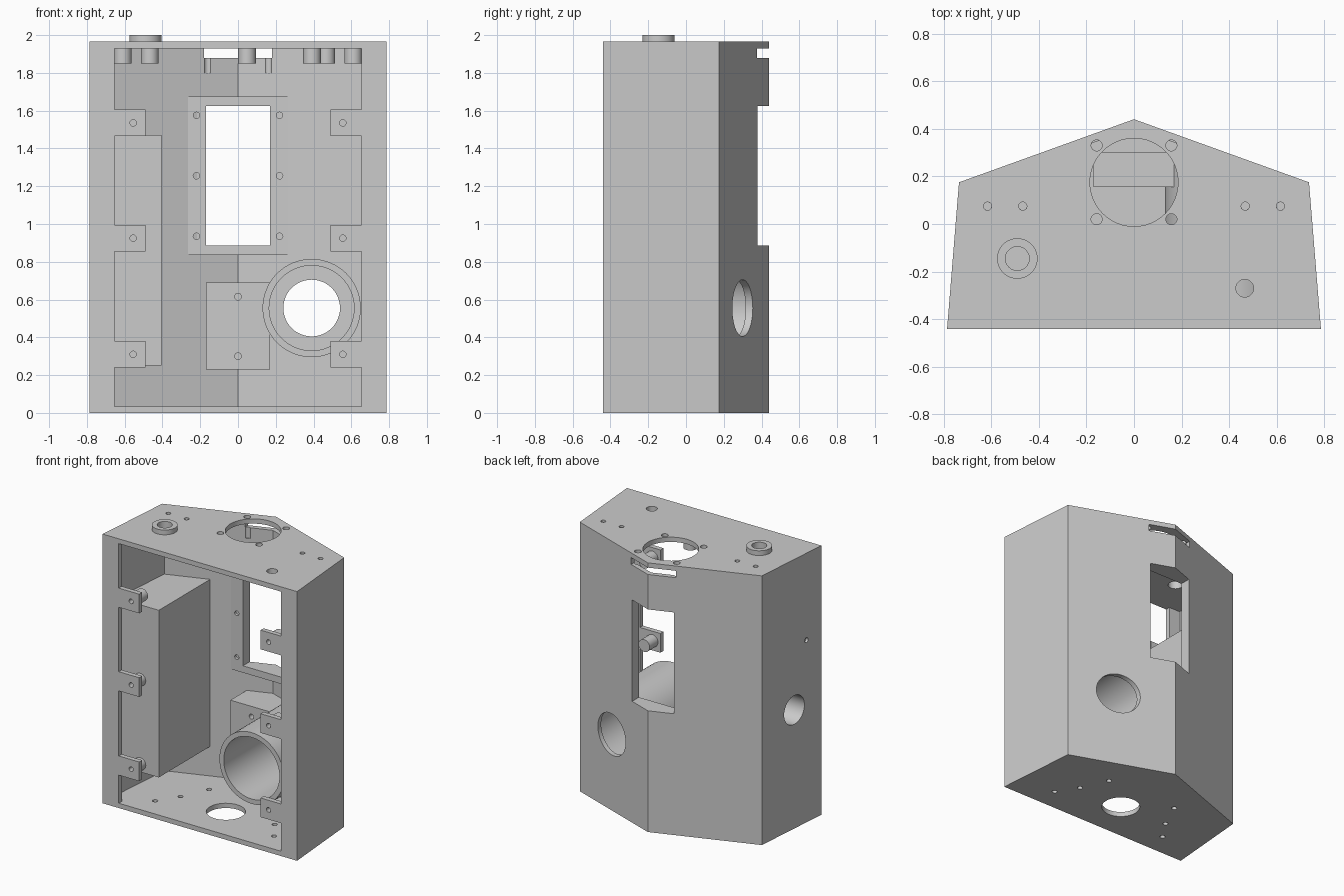
import bpy, bmesh, math

if "Cube" in bpy.data.objects:
    bpy.data.objects.remove(bpy.data.objects["Cube"])


def prism(name, pts, lo, hi, axis='z'):
    """Extrude a closed 2D outline along an axis."""
    place = {'z': lambda a, b, t: (a, b, t),
             'y': lambda a, b, t: (a, t, b),
             'x': lambda a, b, t: (t, a, b)}[axis]
    bm = bmesh.new()
    low = [bm.verts.new(place(a, b, lo)) for a, b in pts]
    high = [bm.verts.new(place(a, b, hi)) for a, b in pts]
    n = len(pts)
    bm.faces.new(low)
    bm.faces.new(high)
    for i in range(n):
        j = (i + 1) % n
        bm.faces.new((low[i], low[j], high[j], high[i]))
    bmesh.ops.recalc_face_normals(bm, faces=bm.faces)
    me = bpy.data.meshes.new(name)
    bm.to_mesh(me)
    bm.free()
    ob = bpy.data.objects.new(name, me)
    bpy.context.scene.collection.objects.link(ob)
    return ob


def rod(name, a, b, r, lo, hi, axis='z', n=48):
    return prism(name, [(a + r * math.cos(2 * math.pi * i / n), b + r * math.sin(2 * math.pi * i / n))
                        for i in range(n)], lo, hi, axis)


def box(name, x0, x1, y0, y1, z0, z1):
    return prism(name, [(x0, y0), (x1, y0), (x1, y1), (x0, y1)], z0, z1)


def mirrored(half):
    return half + [(-a, b) for a, b in reversed(half) if abs(a) > 1e-6]


def boolean(ob, tool, op='DIFFERENCE'):
    """Apply one boolean and remove the helper."""
    tool.hide_render = True
    m = ob.modifiers.new("cut", 'BOOLEAN')
    m.operation, m.solver, m.object = op, 'EXACT', tool
    dg = bpy.context.evaluated_depsgraph_get()
    me = bpy.data.meshes.new_from_object(ob.evaluated_get(dg))
    ob.modifiers.clear()
    ob.data = me
    bpy.data.objects.remove(tool)


def trim(ob):
    """Keep only what lies inside the housing walls."""
    half = [(0.765, -0.42), (0.717, 0.162), (0, 0.42)]
    boolean(ob, prism("trim", mirrored(half), 0.02, 1.95), 'INTERSECT')


# Housing: five-sided shell with thin walls
shell = prism("housing", mirrored([(0.785, -0.44), (0.735, 0.175), (0, 0.44)]), 0, 1.965)
boolean(shell, prism("cavity", mirrored([(0.747, -0.405), (0.70, 0.15), (0, 0.403)]), 0.035, 1.93))

# Front opening, leaving three screw tabs per side
TABS = (0.31, 0.925, 1.535)
edge = [(0.655, 0.035)]
for z in TABS:
    edge += [(0.655, z - 0.07), (0.49, z - 0.07), (0.49, z + 0.07), (0.655, z + 0.07)]
edge.append((0.655, 1.93))
boolean(shell, prism("opening", mirrored(edge), -0.6, -0.38, 'y'))

# Rear window, slot and round lens hole
boolean(shell, box("window", -0.17, 0.17, 0.2, 0.6, 0.885, 1.625))
boolean(shell, box("slot", -0.18, 0.18, 0.25, 0.6, 1.88, 1.93))
boolean(shell, rod("lens_hole", 0.39, 0.555, 0.15, 0.15, 0.6, 'y'))

# Top holes: fan, fan screws, mounting screws, cable holes
top = [(0, 0.175, 0.185), (-0.49, -0.145, 0.05), (0.465, -0.27, 0.037)]
for s in (-1, 1):
    top += [(s * 0.157, 0.33, 0.023), (s * 0.157, 0.02, 0.023),
            (s * 0.615, 0.075, 0.017), (s * 0.467, 0.075, 0.017)]
for x, y, r in top:
    boolean(shell, rod("top_hole", x, y, r, 1.8, 2.1))

# Floor holes
floor = [(0, -0.14, 0.13)]
for s in (-1, 1):
    floor += [(s * 0.48, -0.27, 0.018), (s * 0.38, -0.12, 0.018), (s * 0.29, 0.08, 0.018)]
for x, y, r in floor:
    boolean(shell, rod("floor_hole", x, y, r, -0.1, 0.1))

# Left wall holes
boolean(shell, rod("side_port", -0.16, 0.866, 0.105, -0.9, -0.6, 'x'))
boolean(shell, rod("side_pin_hole", -0.286, 1.33, 0.018, -0.9, -0.6, 'x'))

# Tab holes and the screw bosses behind them
parts = [shell]
for s in (-1, 1):
    for z in TABS:
        boolean(shell, rod("screw", s * 0.555, z, 0.017, -0.5, -0.38, 'y', 24))
        boss = rod("tab_boss", s * 0.555, z, 0.045, -0.41, -0.31, 'y', 32)
        boolean(boss, rod("screw", s * 0.555, z, 0.017, -0.5, -0.33, 'y', 24))
        parts.append(boss)

# Bosses hanging from the ceiling
for x, y in ((-0.61, 0.075), (-0.467, 0.075), (0.467, 0.075), (0.61, 0.075),
             (0.048, -0.12), (0.392, -0.12)):
    boss = rod("ceiling_boss", x, y, 0.047, 1.85, 1.94, 'z', 32)
    if y > 0:
        boolean(boss, rod("screw", math.copysign(0.615 if abs(x) > 0.5 else 0.467, x),
                          y, 0.017, 1.87, 2.1, 'z', 24))
    parts.append(boss)

# Raised cable ring on the top
ring = rod("cable_ring", -0.49, -0.145, 0.085, 1.95, 2.0)
boolean(ring, rod("bore", -0.49, -0.145, 0.05, 1.9, 2.1))
parts.append(ring)

# Flat frame inside the rear window
frame = box("window_frame", -0.265, 0.265, 0.3, 0.5, 0.835, 1.675)
trim(frame)
boolean(frame, box("window", -0.17, 0.17, 0.2, 0.6, 0.885, 1.625))
for s in (-1, 1):
    for z in (0.935, 1.255, 1.575):
        boolean(frame, rod("screw", s * 0.22, z, 0.017, 0.25, 0.325, 'y', 24))
parts.append(frame)

# Lens tube along y, meeting the rear wall
tube = rod("lens_tube", 0.39, 0.555, 0.26, -0.40, 0.5, 'y', 64)
trim(tube)
boolean(tube, rod("bore", 0.39, 0.555, 0.225, -0.6, 0.6, 'y', 64))
parts.append(tube)

# Mounting block on the rear wall
block = box("mounting_block", -0.17, 0.17, 0.155, 0.5, 0.23, 0.69)
trim(block)
boolean(block, rod("bore", 0.39, 0.555, 0.225, -0.6, 0.6, 'y', 64))
for z in (0.3, 0.615):
    boolean(block, rod("screw", 0, z, 0.018, 0.1, 0.26, 'y', 24))
parts.append(block)

# Tall compartment along the left wall
comp = box("side_compartment", -0.9, -0.405, -0.335, 0.5, 0.25, 1.47)
trim(comp)
boolean(comp, rod("side_port", -0.16, 0.866, 0.105, -0.9, -0.6, 'x'))
parts.append(comp)

# Smooth the round surfaces, keep the edges sharp
bpy.ops.object.select_all(action='DESELECT')
for p in parts:
    p.select_set(True)
bpy.context.view_layer.objects.active = shell
bpy.ops.object.shade_smooth_by_angle(angle=math.radians(25))
